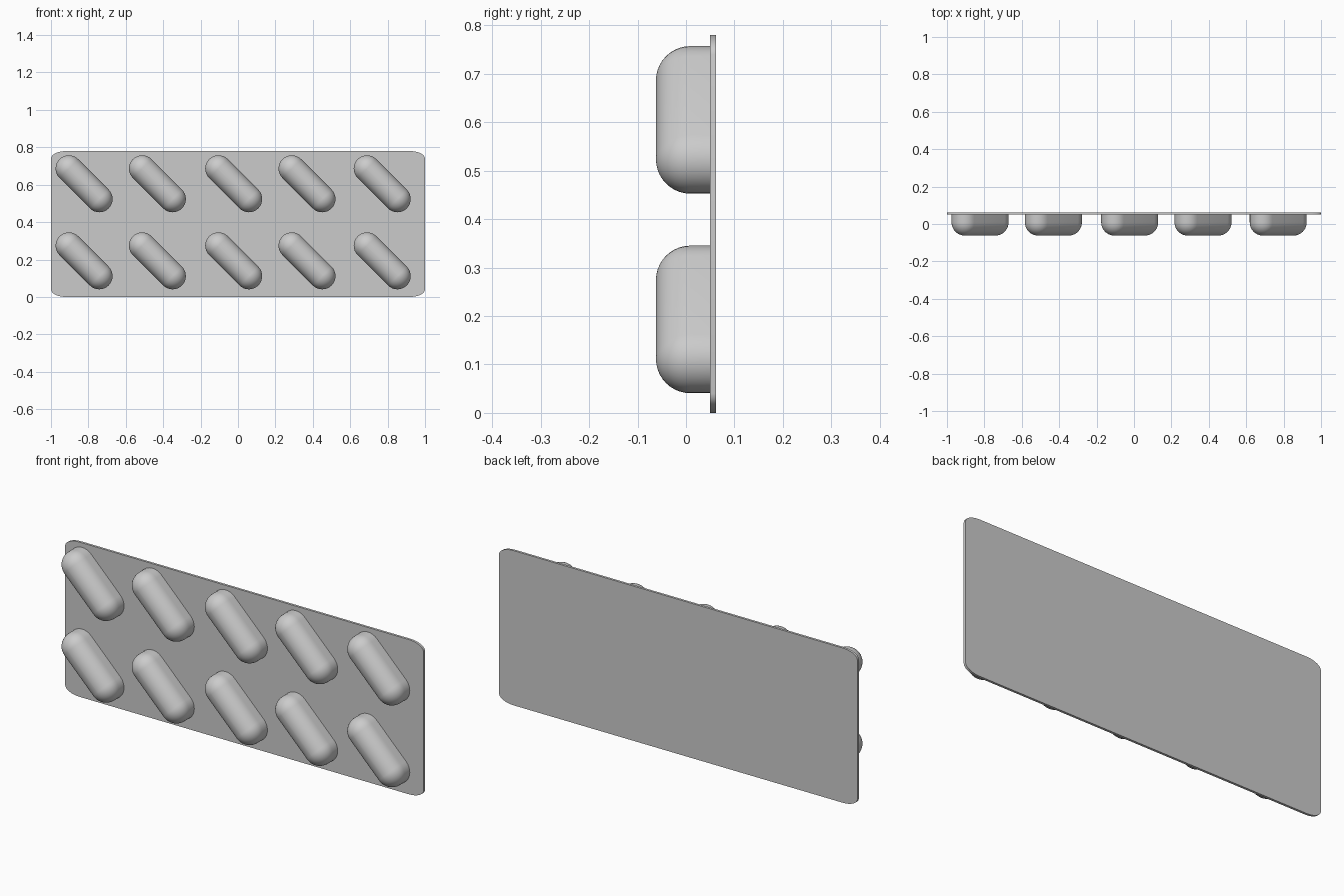
import bpy
import bmesh
from math import sin, cos, pi, radians

cube = bpy.data.objects.get("Cube")
if cube:
    bpy.data.objects.remove(cube, do_unlink=True)

grey = bpy.data.materials.new("light grey")
grey.use_nodes = True
colour = (0.6, 0.6, 0.6, 1)
grey.diffuse_color = colour
grey.node_tree.nodes["Principled BSDF"].inputs["Base Color"].default_value = colour


def outline(half_x, half_z, rx, rz, steps):
    """Rounded rectangle in the x-z plane, centred on the origin."""
    points = []
    for quarter, (sx, sz) in enumerate(((1, 1), (-1, 1), (-1, -1), (1, -1))):
        for i in range(steps + 1):
            a = (quarter + i / steps) * pi / 2
            points.append((sx * (half_x - rx) + rx * cos(a),
                           sz * (half_z - rz) + rz * sin(a)))
    return points


def loft(name, rings):
    """Skin a list of (outline, y) rings and cap both ends."""
    bm = bmesh.new()
    loops = [[bm.verts.new((x, y, z)) for x, z in pts] for pts, y in rings]
    n = len(loops[0])
    for a, b in zip(loops, loops[1:]):
        for i in range(n):
            j = (i + 1) % n
            bm.faces.new((a[i], a[j], b[j], b[i]))
    bm.faces.new(loops[0])
    bm.faces.new(loops[-1])
    bmesh.ops.remove_doubles(bm, verts=bm.verts, dist=1e-5)
    bmesh.ops.recalc_face_normals(bm, faces=bm.faces)
    mesh = bpy.data.meshes.new(name)
    bm.to_mesh(mesh)
    bm.free()
    mesh.materials.append(grey)
    obj = bpy.data.objects.new(name, mesh)
    bpy.context.collection.objects.link(obj)
    bpy.ops.object.select_all(action="DESELECT")
    obj.select_set(True)
    bpy.context.view_layer.objects.active = obj
    bpy.ops.object.shade_smooth_by_angle(angle=radians(35))
    return obj


# Thin backing sheet with softly rounded corners
BACK, SHEET_FRONT, HEIGHT = 0.062, 0.05, 0.78
sheet = outline(1, HEIGHT / 2, 0.08, 0.04, 6)
backing = loft("backing_sheet", [(sheet, SHEET_FRONT), (sheet, BACK)])
backing.location.z = HEIGHT / 2

# Capsule blister: straight wall at the sheet, domed towards the front
R, HALF, STEPS = 0.071, 0.115, 10


def stadium(r):
    return outline(HALF + r, r, r, r, 8)


rings = [(stadium(R), SHEET_FRONT + 0.002)]
for k in range(STEPS):
    t = k / STEPS * pi / 2
    rings.append((stadium(R * cos(t)), R - BACK - R * sin(t)))
rings.append((stadium(0.002), -BACK))
blister = loft("blister_1", rings)

# Two rows of five tilted blisters sharing one mesh
columns = (-0.823, -0.431, -0.023, 0.369, 0.771)
spots = [(x, z) for z in (0.605, 0.193) for x in columns]
for i, (x, z) in enumerate(spots):
    obj = blister
    if i:
        obj = bpy.data.objects.new(f"blister_{i + 1}", blister.data)
        bpy.context.collection.objects.link(obj)
    obj.location = (x, 0, z)
    obj.rotation_euler.y = radians(45)
